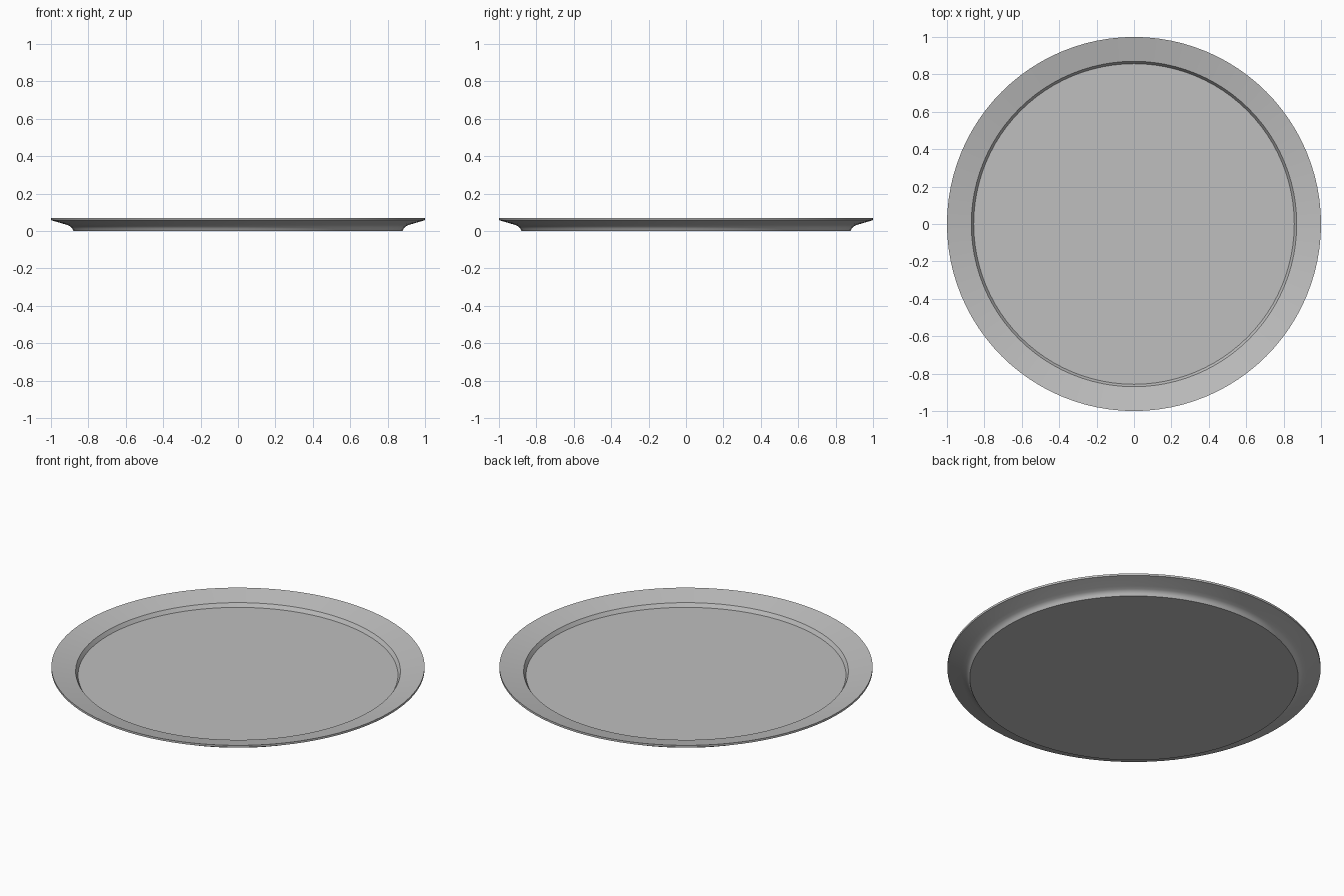
import bpy
import bmesh
from math import tau, cos, sin, radians

cube = bpy.data.objects.get("Cube")
if cube:
    bpy.data.objects.remove(cube, do_unlink=True)

SEGMENTS = 96

# Single plain grey finish
grey = bpy.data.materials.new("plain_grey")
grey.use_nodes = True
colour = (0.52, 0.52, 0.52, 1)
grey.diffuse_color = colour
grey.node_tree.nodes["Principled BSDF"].inputs["Base Color"].default_value = colour

# Half section (radius, height): foot, flared underside, lip, rim, step, floor
profile = [
    (0.88, 0), (0.886, 0.012), (0.893, 0.022), (0.905, 0.029), (0.925, 0.036),
    (1, 0.058), (1, 0.07),
    (0.87, 0.042), (0.857, 0.02),
]

# Revolve the section and close the base and the floor with discs
bm = bmesh.new()
rings = []
for r, z in profile:
    rings.append([bm.verts.new((r * cos(tau * i / SEGMENTS), r * sin(tau * i / SEGMENTS), z))
                  for i in range(SEGMENTS)])
for low, high in zip(rings, rings[1:]):
    for i in range(SEGMENTS):
        j = (i + 1) % SEGMENTS
        bm.faces.new((low[i], low[j], high[j], high[i]))
bm.faces.new(rings[0][::-1])
bm.faces.new(rings[-1])
bmesh.ops.recalc_face_normals(bm, faces=bm.faces)

mesh = bpy.data.meshes.new("plate")
bm.to_mesh(mesh)
bm.free()
mesh.materials.append(grey)
plate = bpy.data.objects.new("plate", mesh)
bpy.context.collection.objects.link(plate)

# Smooth around, crisp at the lip, step and foot
bpy.ops.object.select_all(action="DESELECT")
plate.select_set(True)
bpy.context.view_layer.objects.active = plate
bpy.ops.object.shade_smooth_by_angle(angle=radians(30))
